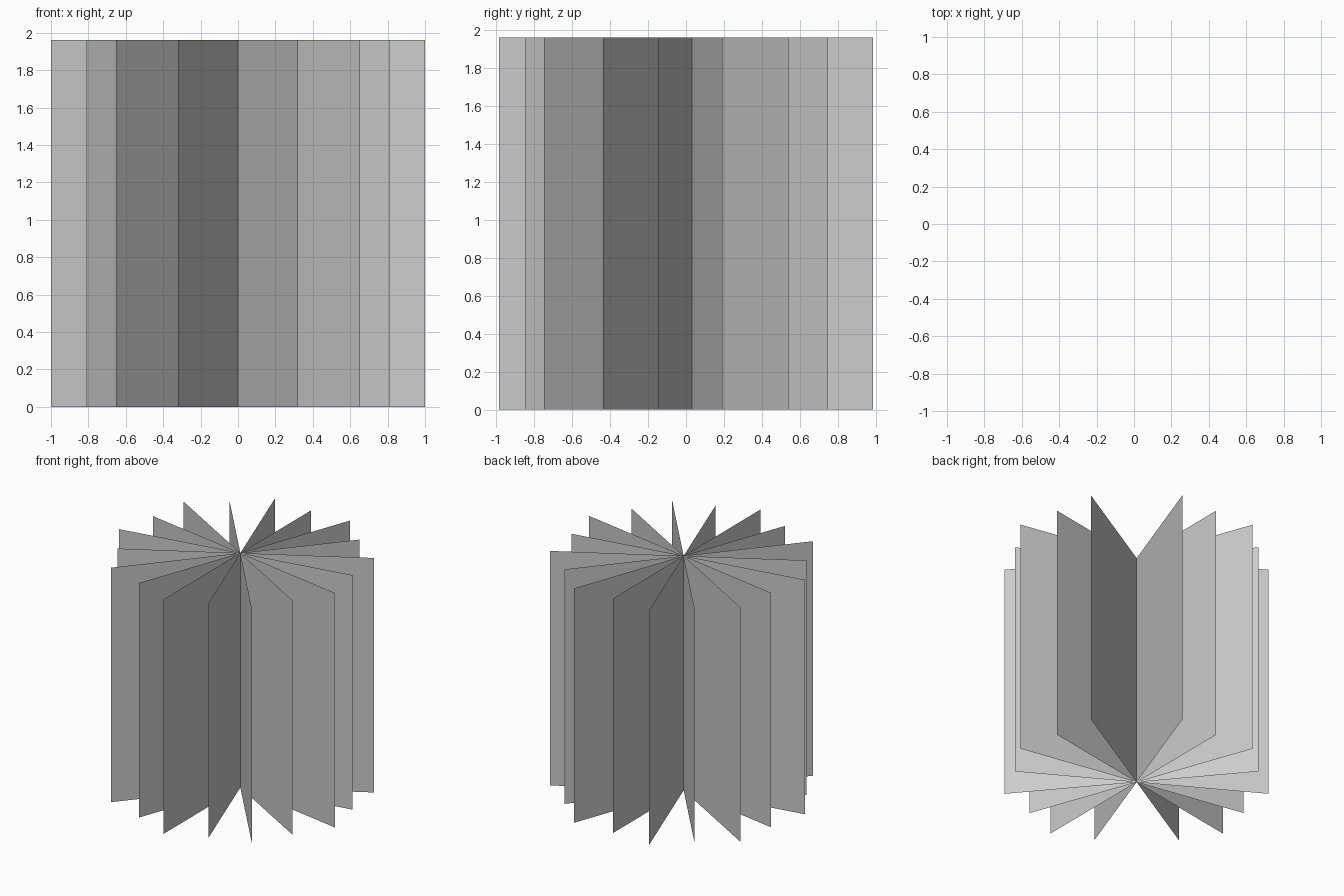
import bpy, bmesh, math

if "Cube" in bpy.data.objects:
    bpy.data.objects.remove(bpy.data.objects["Cube"])

AXIS_Y = 0.031   # spine position
HEIGHT = 1.96


def page_fan(name, radius, start_deg, count=9):
    """Nine flat upright pages radiating from the shared spine."""
    bm = bmesh.new()
    spine = [bm.verts.new((0, 0, z)) for z in (0, HEIGHT)]
    for i in range(count):
        a = math.radians(start_deg + i * 360 / count)
        x, y = radius * math.cos(a), radius * math.sin(a)
        low, high = [bm.verts.new((x, y, z)) for z in (0, HEIGHT)]
        bm.faces.new((spine[0], low, high, spine[1]))
    mesh = bpy.data.meshes.new(name)
    bm.to_mesh(mesh)
    bm.free()
    obj = bpy.data.objects.new(name, mesh)
    obj.location.y = AXIS_Y
    bpy.context.collection.objects.link(obj)
    return obj


# Alternating long and short pages, 20 degrees apart
page_fan("long_pages", 1.0154, -90)
page_fan("short_pages", 0.936, -70)
